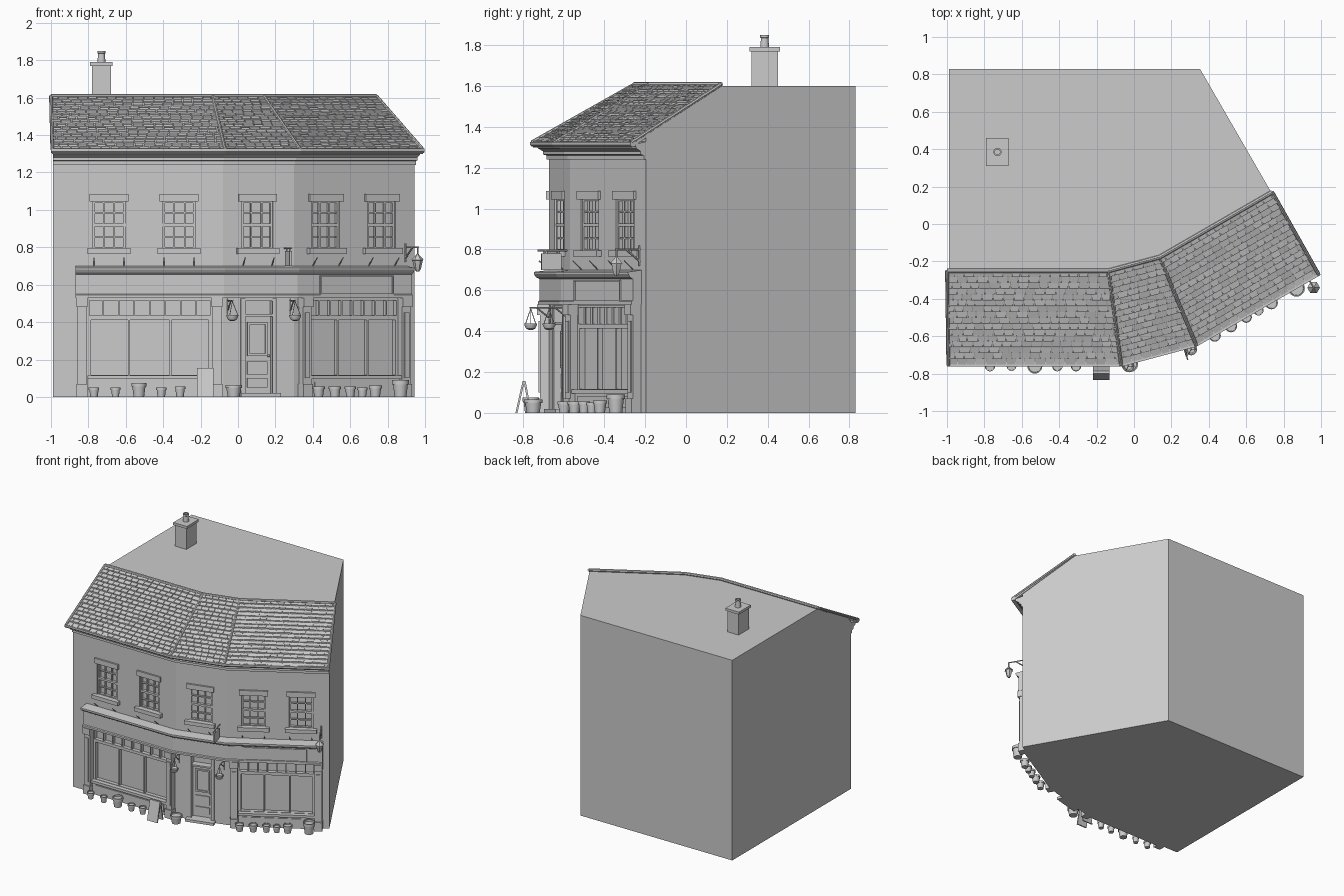
import bpy, bmesh, random
from math import sin, cos, tan, pi, radians
from mathutils import Vector

if "Cube" in bpy.data.objects:
    bpy.data.objects.remove(bpy.data.objects["Cube"])

random.seed(4)
# The front is three wall runs, each turned 15 degrees; u = along, v = outward
ANG = [0, radians(15), radians(30)]
T, L1, L2 = tan(radians(7.5)), 0.393, 0.745
ORG = [(0, -0.67), (-0.08, -0.67),
       (-0.08 + L1 * cos(ANG[1]), -0.67 + L1 * sin(ANG[1]))]


def W(s, u, v, z):
    a, o = ANG[s], ORG[s]
    return Vector((o[0] + u * cos(a) + v * sin(a), o[1] + u * sin(a) - v * cos(a), z))


def path(v, z, x0=-0.99, end=L2):
    return [W(0, x0, v, z), W(0, -0.08 + v * T, v, z),
            W(1, L1 + v * T, v, z), W(2, end, v, z)]


def finish(name, bm):
    bmesh.ops.recalc_face_normals(bm, faces=bm.faces)
    me = bpy.data.meshes.new(name)
    bm.to_mesh(me)
    bm.free()
    ob = bpy.data.objects.new(name, me)
    bpy.context.collection.objects.link(ob)
    return ob


def hexa(bm, p):
    v = [bm.verts.new(q) for q in p]
    for f in ((0, 1, 2, 3), (4, 5, 6, 7), (0, 1, 5, 4), (1, 2, 6, 5), (2, 3, 7, 6), (3, 0, 4, 7)):
        bm.faces.new([v[i] for i in f])


def boxes(name, items):
    bm = bmesh.new()
    for s, u0, u1, v0, v1, z0, z1 in items:
        hexa(bm, [W(s, u, v, z) for z in (z0, z1)
                  for u, v in ((u0, v0), (u1, v0), (u1, v1), (u0, v1))])
    return finish(name, bm)


def sweep(name, prof, x0=-0.99, end=L2):
    bm = bmesh.new()
    rows = [[bm.verts.new(p) for p in path(v, z, x0, end)] for v, z in prof]
    n = len(rows)
    for i in range(n):
        a, b = rows[i], rows[(i + 1) % n]
        for k in range(3):
            bm.faces.new((a[k], a[k + 1], b[k + 1], b[k]))
    bm.faces.new([r[0] for r in rows])
    bm.faces.new([r[3] for r in rows])
    return finish(name, bm)


def smooth(ob):
    bpy.ops.object.select_all(action='DESELECT')
    ob.select_set(True)
    bpy.context.view_layer.objects.active = ob
    bpy.ops.object.shade_smooth_by_angle(angle=radians(35))


def rods(name, pairs, r, sides=8):
    bm = bmesh.new()
    for a, b in pairs:
        d = b - a
        m = d.to_track_quat('Z', 'Y').to_matrix().to_4x4()
        m.translation = (a + b) / 2
        bmesh.ops.create_cone(bm, cap_ends=True, segments=sides, radius1=r, radius2=r,
                              depth=d.length, matrix=m)
    smooth(finish(name, bm))


def lathe(name, prof, loc, sides=20):
    bm = bmesh.new()
    rings = [[bm.verts.new(loc + Vector((r * cos(2 * pi * k / sides), r * sin(2 * pi * k / sides), z)))
              for k in range(sides)] for r, z in prof]
    for a, b in zip(rings, rings[1:]):
        for k in range(sides):
            j = (k + 1) % sides
            bm.faces.new((a[k], a[j], b[j], b[k]))
    bm.faces.new(rings[0])
    bm.faces.new(rings[-1])
    smooth(finish(name, bm))


def grid(s, u0, u1, z0, z1, cols, rows, v0, v1, t, edge):
    """Frame edge plus glazing bars"""
    out = [(s, u0, u0 + edge, v0, v1, z0, z1), (s, u1 - edge, u1, v0, v1, z0, z1),
           (s, u0, u1, v0, v1, z0, z0 + edge), (s, u0, u1, v0, v1, z1 - edge, z1)]
    for i in range(1, cols):
        u = u0 + (u1 - u0) * i / cols
        out.append((s, u - t, u + t, v0, v1 - .004, z0, z1))
    for i in range(1, rows):
        z = z0 + (z1 - z0) * i / rows
        out.append((s, u0, u1, v0, v1 - .004, z - t, z + t))
    return out


def zr(v):  # roof plane height
    return 1.32 + (0.08 - v) * 0.575


# Building body with sloped front roof and flat back roof
bm = bmesh.new()
back = lambda z: [W(2, L2, -1.184, z), Vector((-0.99, 0.83, z))]
lo, hi, rd = ([bm.verts.new(p) for p in q] for q in
              (path(0, 0), path(0, zr(0) - .02), path(-0.42, 1.6)))
bl, bh = ([bm.verts.new(p) for p in back(z)] for z in (0, 1.6))
for a, b in ((lo, hi), (hi, rd)):
    for k in range(3):
        bm.faces.new((a[k], a[k + 1], b[k + 1], b[k]))
bm.faces.new(lo + bl)
bm.faces.new(rd + bh)
bm.faces.new((bl[0], bl[1], bh[1], bh[0]))
bm.faces.new((lo[3], bl[0], bh[0], rd[3], hi[3]))
bm.faces.new((lo[0], bl[1], bh[1], rd[0], hi[0]))
body = finish("building_body", bm)

# Recesses for windows, shopfronts and door
SASH = [(0, -0.69), (0, -0.315), (1, 0.19), (2, 0.195), (2, 0.54)]
SHOP = [(0, -0.805, -0.14, 8), (2, 0.085, 0.64, 8)]
DU = 0.197
cut = boxes("recess_cutter",
            [(s, u - .087, u + .087, -.03, .1, .79, 1.05) for s, u in SASH] +
            [(s, a, b, -.025, .1, .1, .525) for s, a, b, n in SHOP] +
            [(1, DU - .1, DU + .1, -.05, .1, -.1, .525)])
cut.hide_render = True
mod = body.modifiers.new("recesses", 'BOOLEAN')
mod.operation, mod.solver, mod.object = 'DIFFERENCE', 'EXACT', cut
bpy.context.view_layer.objects.active = body
bpy.ops.object.modifier_apply(modifier=mod.name)
bpy.data.objects.remove(cut)

# Sash windows, lintels and sills
for s, u in SASH:
    boxes("sash_window", grid(s, u - .087, u + .087, .79, 1.05, 3, 4, -.032, -.01, .004, .012)
          + [(s, u - .085, u + .085, -.03, -.008, .912, .928)])
    boxes("window_lintel", [(s, u - .105, u + .105, -.02, .014, 1.045, 1.085)])
    boxes("window_sill", [(s, u - .115, u + .115, -.03, .03, .765, .795)])
    rods("sign_light_arm", [(W(s, u + d, 0, .70), W(s, u + d, .05, .745)) for d in (-.08, .08)], .003, 6)

# Shop windows with transom lights and stall risers
for s, a, b, n in SHOP:
    boxes("shop_window", grid(s, a, b, .1, .43, 3, 1, -.027, .005, .005, .018)
          + grid(s, a, b, .425, .525, n, 1, -.027, .005, .004, .01))
    boxes("stall_riser", [(s, a, b, -.01, .02, 0, .1), (s, a, b, -.01, .04, .095, .115),
                          (s, a + .03, b - .03, 0, .026, .025, .08)])
    for p in (a - .055, b + .002):
        boxes("pilaster", [(s, p, p + .052, 0, .045, 0, .53), (s, p - .004, p + .056, 0, .055, 0, .07),
                           (s, p + .012, p + .04, 0, .052, .1, .45),
                           (s, p - .004, p + .056, 0, .06, .48, .53)])

# Fascia board, its cornice and sign panel
sweep("shop_fascia", [(-.01, .53), (.055, .53), (.055, .545), (.048, .55), (.048, .655), (.065, .665),
                      (.075, .68), (.075, .69), (-.01, .7)], -0.87, 0.70)
boxes("fascia_panel", grid(2, .13, .585, .545, .65, 1, 1, .04, .056, .004, .007))

# Door, frame and step
boxes("door", [(1, DU - .075, DU + .075, -.055, -.03, .02, .43)]
      + [(1, DU - .055, DU + .055, -.03, -.022, z0, z1) for z0, z1 in ((.05, .1), (.12, .19))]
      + grid(1, DU - .055, DU + .055, .22, .4, 1, 1, -.035, -.02, .004, .012))
boxes("door_frame", grid(1, DU - .1, DU + .1, .43, .525, 1, 1, -.055, .005, .004, .012)
      + [(1, DU + d - .012, DU + d + .012, -.055, .008, 0, .525) for d in (-.088, .088)])
boxes("door_step", [(1, DU - .11, DU + .11, -.05, .05, 0, .02)])
lathe("door_knob", [(.004, -.007), (.008, 0), (.004, .007)], W(1, DU + .062, -.024, .22), 10)

# Cornice, roof slab, gutter and ridge
sweep("eaves_cornice", [(-.01, 1.24), (.012, 1.24), (.012, 1.26), (.03, 1.265), (.03, 1.28),
                        (.055, 1.295), (.06, 1.315), (-.01, 1.33)])
sweep("roof_slab", [(.08, zr(.08) - .02), (.08, zr(.08)), (-.42, zr(-.42)), (-.42, 1.595)], -0.995, L2 + .005)
sweep("gutter", [(.06, 1.303), (.085, 1.303), (.093, 1.312), (.093, 1.327), (.06, 1.327)], -1.0, L2 + .008)
ridge = path(-.42, 1.608, -1, L2 + .005)
rods("ridge_tiles", list(zip(ridge, ridge[1:])), .012)
eave = path(.085, zr(.085) + .006, -0.993, L2)
rods("hip_and_verge_tiles", list(zip(eave, ridge)), .01)

# Staggered roof tiles
bm = bmesh.new()
ROWS, TW = 16, 0.052
st = 0.5 / ROWS
for r in range(ROWS):
    v0 = .082 - r * st
    v1 = v0 - st * 0.97
    for s, a, b in ((0, -.99, -.08 + v1 * T), (1, -v1 * T, L1 + v1 * T), (2, -v1 * T, L2)):
        u = a - TW * (0.5 if r % 2 else 0)
        while u < b - .006:
            w = TW * random.uniform(.85, 1.15)
            p, q = max(u, a), min(u + w - .004, b)
            if q - p > .006:
                h = random.uniform(.008, .013)
                hexa(bm, [W(s, x, v, zr(v) + e) for e0, e1 in ((-.004, -.004), (h, .003))
                          for x, v, e in ((p, v0, e0), (q, v0, e0), (q, v1, e1), (p, v1, e1))])
            u += w
finish("roof_tiles", bm)

# Chimney (u = x, v measured from the front wall line)
cy = -0.67 - 0.385
boxes("chimney_stack", [(0, -.78, -.68, cy - .065, cy + .065, 1.58, 1.775),
                        (0, -.79, -.67, cy - .075, cy + .075, 1.77, 1.79)])
lathe("chimney_pot", [(.022, 1.785), (.018, 1.835), (.022, 1.838), (.022, 1.85), (.014, 1.85), (.014, 1.82)],
      Vector((-.73, .385, 0)))

# Plant pots along the pavement
POTS = [(0, -.77, .028, .05), (0, -.655, .026, .05), (0, -.53, .04, .075), (0, -.41, .028, .05),
        (0, -.31, .028, .055), (1, .035, .045, .065), (2, .1, .033, .055), (2, .2, .033, .055),
        (2, .295, .03, .055), (2, .37, .028, .05), (2, .45, .035, .06), (2, .605, .045, .09)]
for s, u, r, h in POTS:
    lathe("plant_pot", [(r * .7, 0), (r * .88, h * .75), (r, h * .75), (r, h), (r * .85, h), (r * .82, h * .85)],
          W(s, u, .09, 0))

# Hanging baskets by the door
for u in (.025, .372):
    c = W(1, u, .1, 0)
    lathe("hanging_basket", [(.008, .405), (.022, .412), (.031, .43), (.032, .438), (.027, .438), (.02, .425)], c)
    top = W(1, u, .1, .51)
    rods("basket_chain", [(top, c + Vector((.029 * cos(k), .029 * sin(k), .437))) for k in (0, 2.1, 4.2)], .002, 5)
    rods("basket_bracket", [(W(1, u, 0, .515), W(1, u, .105, .515)), (W(1, u, 0, .46), W(1, u, .07, .515)),
                            (W(1, u, .004, .44), W(1, u, .004, .525))], .004, 6)

# Corner lantern on a bracket
lathe("lantern", [(.008, .67), (.018, .685), (.028, .73), (.034, .732), (.012, .755), (.005, .765)],
      W(2, .686, .133, 0), 6)
rods("lantern_bracket", [(W(2, .686, 0, .80), W(2, .686, .14, .80)), (W(2, .686, 0, .74), W(2, .686, .08, .80)),
                         (W(2, .686, .133, .76), W(2, .686, .133, .80)),
                         (W(2, .686, .004, .72), W(2, .686, .004, .82))], .005, 6)

# Projecting sign
boxes("hanging_sign", [(1, .334, .346, .03, .13, .70, .78)])
rods("sign_bracket", [(W(1, .34, 0, .795), W(1, .34, .15, .795))]
     + [(W(1, .34, v, .775), W(1, .34, v, .795)) for v in (.05, .11)], .004, 6)

# Folding pavement board
bm = bmesh.new()
for y0, y1 in ((-.835, -.80), (-.765, -.795)):
    hexa(bm, [Vector((x, y + d, z)) for y, z in ((y0, 0), (y1, .155))
              for x, d in ((-.22, 0), (-.13, 0), (-.13, .01), (-.22, .01))])
finish("pavement_board", bm)
